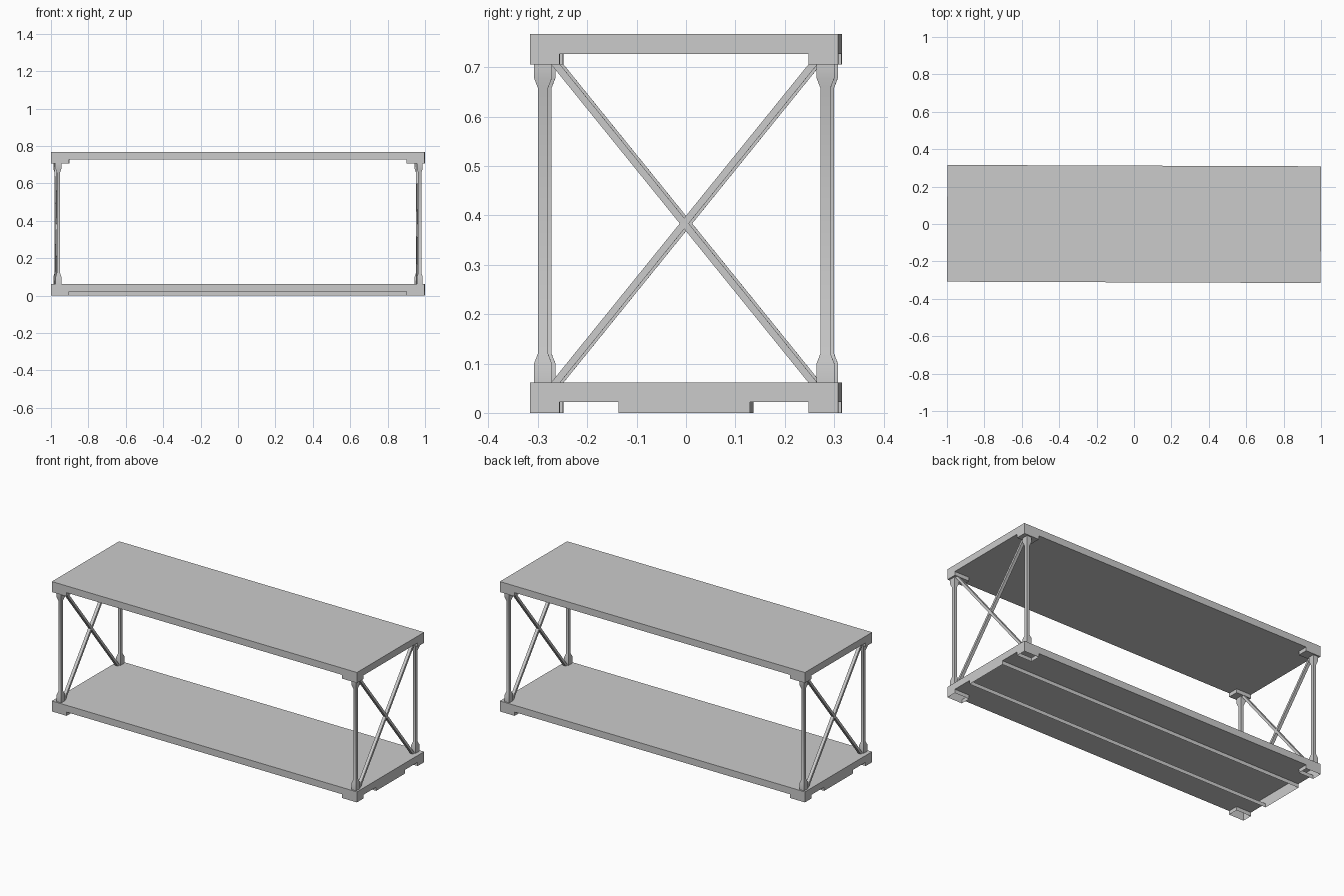
import bpy
import bmesh
from mathutils import Vector, Matrix

cube = bpy.data.objects.get("Cube")
if cube:
    bpy.data.objects.remove(cube)

HALF_X, HALF_Y = 0.999, 0.312
PAD_X, PAD_Y, SKID_Y = 0.902, 0.252, 0.133
PAD_H, DECK_TOP, UPPER = 0.022, 0.062, 0.705
TURN = Matrix.Rotation(-0.0037, 4, "Z")

steel = bpy.data.materials.new("grey steel")
steel.use_nodes = True
GREY = (0.6, 0.6, 0.6, 1)
steel.diffuse_color = GREY
steel.node_tree.nodes["Principled BSDF"].inputs["Base Color"].default_value = GREY


def finish(name, bm):
    mesh = bpy.data.meshes.new(name)
    bm.transform(TURN)
    bm.to_mesh(mesh)
    bm.free()
    mesh.materials.append(steel)
    obj = bpy.data.objects.new(name, mesh)
    bpy.context.collection.objects.link(obj)
    return obj


def loft(name, rings, bottom=True, top=True):
    """Rectangular sections (x0, x1, y0, y1, z) joined from bottom to top."""
    bm = bmesh.new()
    loops = [[bm.verts.new(p) for p in ((a, c, z), (b, c, z), (b, d, z), (a, d, z))]
             for a, b, c, d, z in rings]
    for low, high in zip(loops, loops[1:]):
        for i in range(4):
            j = (i + 1) % 4
            bm.faces.new((low[i], low[j], high[j], high[i]))
    if bottom:
        bm.faces.new(loops[0][::-1])
    if top:
        bm.faces.new(loops[-1])
    return finish(name, bm)


def box(name, x, y, heights, bottom=True, top=True):
    return loft(name, [(*sorted(x), *sorted(y), h) for h in heights], bottom, top)


def bar(name, start, end, depth, width):
    """Straight bar running past both end points into the decks."""
    start, end = Vector(start), Vector(end)
    along = (end - start).normalized()
    side = along.cross(Vector((1, 0, 0))).normalized()
    turn = Matrix((side.cross(along), side, along)).transposed().to_4x4()
    bm = bmesh.new()
    bmesh.ops.create_cube(bm, size=1)
    bm.transform(Matrix.Translation((start + end) / 2) @ turn
                 @ Matrix.Diagonal((depth, width, (end - start).length + 0.02, 1)))
    return finish(name, bm)


CORNERS = [(sx, sy) for sx in (-1, 1) for sy in (-1, 1)]
WIDE = (-HALF_X, HALF_X)

# Upper deck, solid, and lower deck, a shell open under its pads and skid
box("upper_deck", WIDE, (-HALF_Y, HALF_Y), (UPPER + PAD_H, UPPER + DECK_TOP))
box("lower_deck", WIDE, (-HALF_Y, HALF_Y), (PAD_H, DECK_TOP), bottom=False)
for sy in (-1, 1):
    box("lower_deck_inner_floor", WIDE, (sy * SKID_Y, sy * PAD_Y), (PAD_H,), top=False)
    box("lower_deck_outer_floor", (-PAD_X, PAD_X), (sy * PAD_Y, sy * HALF_Y),
        (PAD_H,), top=False)

# Hollow skid running along the underside
box("underside_skid", WIDE, (-SKID_Y, SKID_Y), (0, PAD_H), bottom=False, top=False)

# Corner pads
for sx, sy in CORNERS:
    x, y = (sx * PAD_X, sx * HALF_X), (sy * PAD_Y, sy * HALF_Y)
    box("lower_corner_pad", x, y, (0, PAD_H), bottom=False, top=False)
    box("upper_corner_pad", x, y, (UPPER, UPPER + PAD_H))


def post_x(sx, sy):
    """The end frames stand slightly askew of the decks."""
    return sx * 0.966 - sy * 0.007


# Corner posts with flared ends
FLARE, SLIM = 0.018, 0.01
PROFILE = ((DECK_TOP, FLARE), (0.1, FLARE), (0.121, SLIM),
           (0.657, SLIM), (0.678, FLARE), (UPPER, FLARE))
for sx, sy in CORNERS:
    x, y = post_x(sx, sy), sy * 0.286
    post = loft("corner_post", [(x - r * 0.85, x + r * 0.85, y - r, y + r, z)
                                for z, r in PROFILE])
    post.data.shade_smooth()
    post.data.set_sharp_from_angle(angle=0.7)

    # Crossed braces at each end
    bar("cross_brace", (x, sy * 0.26, DECK_TOP), (post_x(sx, -sy), -sy * 0.26, UPPER),
        0.018, 0.014)
